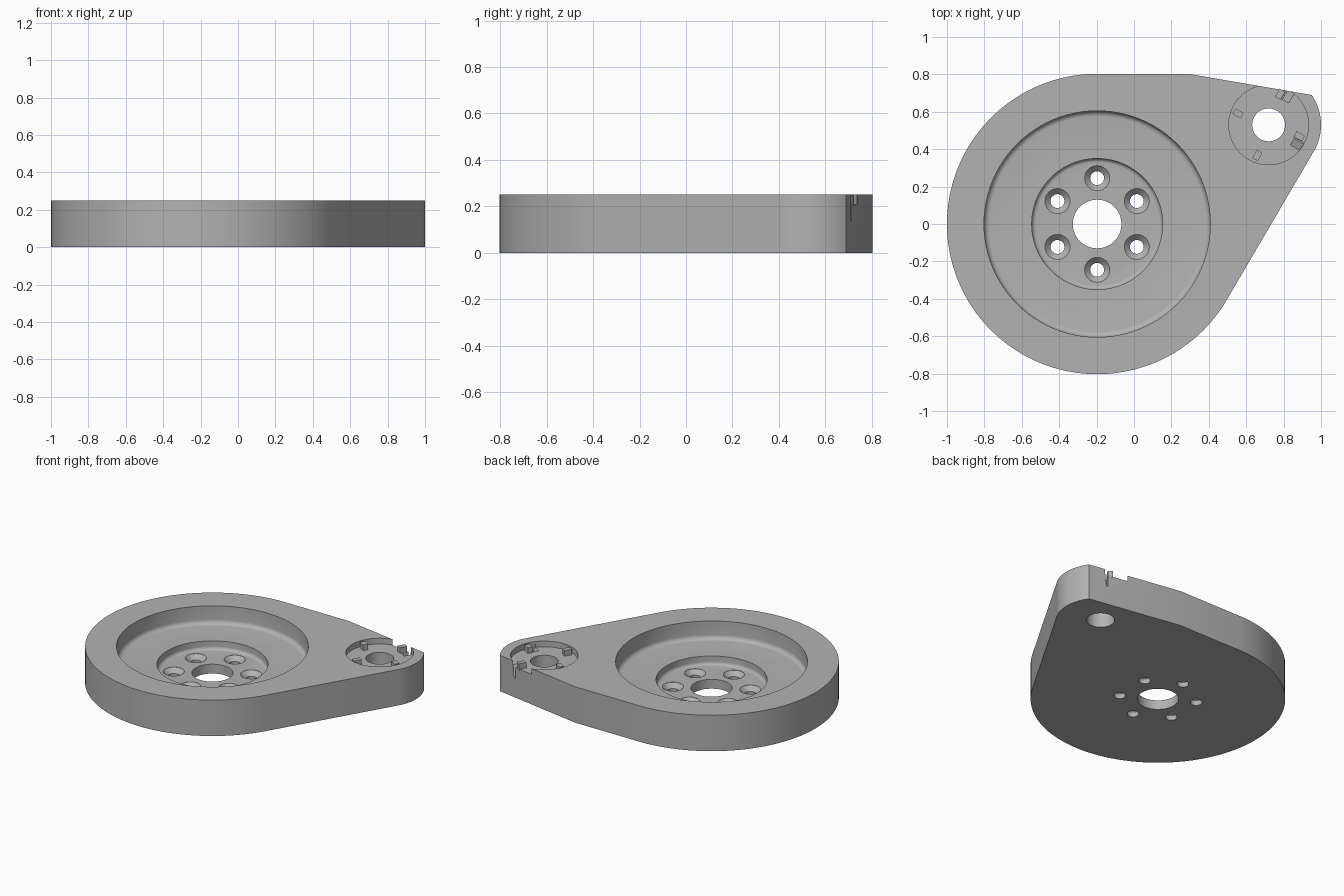
import bpy, bmesh, math
from mathutils import Vector, Matrix

cube = bpy.data.objects.get("Cube")
if cube:
    bpy.data.objects.remove(cube, do_unlink=True)

HEIGHT = 0.25
HUB = Vector((-0.197, 0.0))
LUG = Vector((0.72, 0.53))
HUB_R, LUG_R = 0.803, 0.28

grey = bpy.data.materials.new("plain_grey")
grey.use_nodes = True
grey.diffuse_color = (0.45, 0.45, 0.45, 1)
grey.node_tree.nodes["Principled BSDF"].inputs["Base Color"].default_value = (0.45, 0.45, 0.45, 1)


def finish(name, bm):
    bmesh.ops.recalc_face_normals(bm, faces=bm.faces)
    mesh = bpy.data.meshes.new(name)
    bm.to_mesh(mesh)
    bm.free()
    mesh.materials.append(grey)
    obj = bpy.data.objects.new(name, mesh)
    bpy.context.collection.objects.link(obj)
    return obj


def extrude(name, outline, z0, z1):
    """Prism from a flat outline."""
    bm = bmesh.new()
    face = bm.faces.new([bm.verts.new((p[0], p[1], z0)) for p in outline])
    top = bmesh.ops.extrude_face_region(bm, geom=[face])["geom"]
    bmesh.ops.translate(bm, verts=[v for v in top if isinstance(v, bmesh.types.BMVert)],
                        vec=(0, 0, z1 - z0))
    return finish(name, bm)


def arc(centre, radius, start, end, steps):
    return [centre + radius * Vector((math.cos(a), math.sin(a)))
            for a in (math.radians(start + (end - start) * i / steps) for i in range(steps + 1))]


def lathe(name, centre, profile, sides=96):
    """Solid of revolution; profile is (radius, z) from bottom to top."""
    bm = bmesh.new()
    rings = []
    for r, z in profile:
        rings.append([bm.verts.new((centre.x + r * math.cos(math.tau * i / sides),
                                    centre.y + r * math.sin(math.tau * i / sides), z))
                      for i in range(sides)])
    for low, high in zip(rings, rings[1:]):
        for i in range(sides):
            j = (i + 1) % sides
            bm.faces.new((low[i], low[j], high[j], high[i]))
    bm.faces.new(rings[0])
    bm.faces.new(rings[-1])
    return finish(name, bm)


def pocket_profile(radius, floor, fillet):
    """Pocket with a rounded inner bottom corner."""
    curve = [(radius - fillet + fillet * math.sin(t), floor + fillet - fillet * math.cos(t))
             for t in (math.pi / 2 * i / 6 for i in range(7))]
    return curve + [(radius, HEIGHT + 0.1)]


def cut(target, cutter):
    cutter.hide_render = True
    mod = target.modifiers.new("cut", 'BOOLEAN')
    mod.operation = 'DIFFERENCE'
    mod.solver = 'EXACT'
    mod.object = cutter
    bpy.context.view_layer.objects.active = target
    bpy.ops.object.modifier_apply(modifier=mod.name)
    bpy.data.objects.remove(cutter, do_unlink=True)


def lug_matrix(degrees):
    return Matrix.Translation((LUG.x, LUG.y, 0)) @ Matrix.Rotation(math.radians(degrees), 4, 'Z')


# Teardrop body: large disc, tangent flank and small lug with a straight shoulder
gap = LUG - HUB
flank = math.degrees(math.atan2(gap.y, gap.x) - math.acos((HUB_R - LUG_R) / gap.length))
outline = arc(HUB, HUB_R, 90, 360 + flank, 100) + arc(LUG, LUG_R, flank, 34.8, 20)
outline.append(Vector((0.29, HUB_R)))
body = extrude("body_plate", outline, 0, HEIGHT)

# Stepped central pockets and bore
cut(body, lathe("outer_pocket_cutter", HUB, pocket_profile(0.605, 0.125, 0.03)))
cut(body, lathe("inner_pocket_cutter", HUB, pocket_profile(0.35, 0.065, 0.022)))
cut(body, lathe("bore_cutter", HUB, [(0.13, -0.1), (0.13, 0.2)], 64))

# Six countersunk bolt holes
for i in range(6):
    a = math.radians(90 + 60 * i)
    spot = HUB + 0.245 * Vector((math.cos(a), math.sin(a)))
    cut(body, lathe("bolt_hole_cutter", spot,
                    [(0.037, -0.1), (0.037, 0.034), (0.067, 0.064), (0.067, 0.2)], 32))

# Lug recess and through hole
cut(body, lathe("lug_recess_cutter", LUG, [(0.213, 0.21), (0.213, 0.35)]))
cut(body, lathe("lug_hole_cutter", LUG, [(0.088, -0.1), (0.088, 0.3)], 48))

# Ramped catch pockets and small teeth around the lug recess
for i in range(4):
    turn = lug_matrix(60 + 90 * i)
    bm = bmesh.new()
    side = [bm.verts.new((0.155, y, z)) for y, z in
            ((-0.035, 0.23), (-0.035, 0.21), (0.004, 0.13), (0.01, 0.13), (0.01, 0.23))]
    wedge = bmesh.ops.extrude_face_region(bm, geom=[bm.faces.new(side)])["geom"]
    bmesh.ops.translate(bm, verts=[v for v in wedge if isinstance(v, bmesh.types.BMVert)],
                        vec=(0.056, 0, 0))
    bm.transform(turn)
    cut(body, finish("catch_pocket_cutter", bm))

    bm = bmesh.new()
    bmesh.ops.create_cube(bm, size=1, matrix=turn @ Matrix.Translation((0.172, 0.029, 0.225))
                          @ Matrix.Diagonal((0.05, 0.034, 0.048, 1)))
    finish("lug_tooth_%d" % (i + 1), bm)

# Smooth curved walls, keep machined edges crisp
bpy.ops.object.select_all(action='DESELECT')
body.select_set(True)
bpy.context.view_layer.objects.active = body
bpy.ops.object.shade_smooth_by_angle(angle=math.radians(25))
